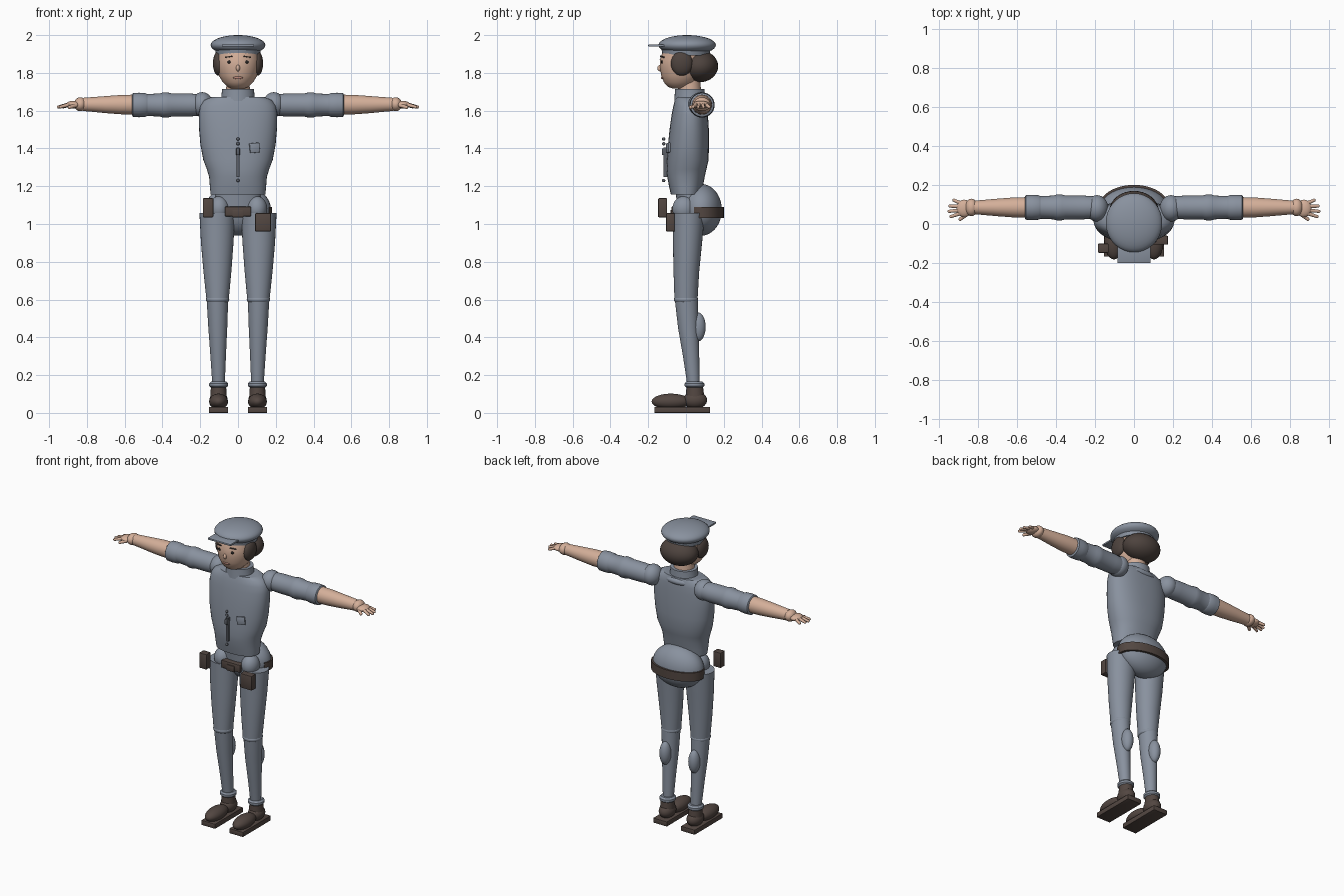
import bpy, bmesh, math
from mathutils import Vector, Matrix


def material(name, rgb):
    m = bpy.data.materials.new(name)
    m.diffuse_color = (*rgb, 1)
    return m


CLOTH = material("blue_grey_cloth", (0.25, 0.285, 0.345))
TRIM = material("dark_grey_trim", (0.11, 0.12, 0.14))
SKIN = material("skin", (0.66, 0.43, 0.32))
LEATHER = material("brown_leather", (0.085, 0.062, 0.053))
HAIR = material("brown_hair", (0.075, 0.056, 0.048))
EYE = material("dark_eye", (0.02, 0.018, 0.018))
LIP = material("lips", (0.50, 0.25, 0.20))


def finish(name, bm, mat):
    bmesh.ops.recalc_face_normals(bm, faces=bm.faces)
    me = bpy.data.meshes.new(name)
    bm.to_mesh(me)
    bm.free()
    ob = bpy.data.objects.new(name, me)
    bpy.context.collection.objects.link(ob)
    me.materials.append(mat)
    bpy.ops.object.select_all(action='DESELECT')
    ob.select_set(True)
    bpy.context.view_layer.objects.active = ob
    bpy.ops.object.shade_smooth_by_angle(angle=math.radians(40))
    return ob


def ball(name, c, r, mat, segs=28):
    bm = bmesh.new()
    bmesh.ops.create_uvsphere(bm, u_segments=segs, v_segments=segs // 2, radius=1,
                              matrix=Matrix.Translation(c) @ Matrix.Diagonal((*r, 1)))
    return finish(name, bm, mat)


def box(name, lo, hi, mat, bevel=0.0):
    bm = bmesh.new()
    lo, hi = Vector(lo), Vector(hi)
    bmesh.ops.create_cube(bm, size=1, matrix=Matrix.Translation((lo + hi) / 2)
                          @ Matrix.Diagonal((*(hi - lo), 1)))
    if bevel:
        bmesh.ops.bevel(bm, geom=bm.edges[:], offset=bevel, segments=2,
                        affect='EDGES', profile=0.5)
    return finish(name, bm, mat)


def bridge(bm, rings):
    n = len(rings[0])
    for a, b in zip(rings, rings[1:]):
        for i in range(n):
            bm.faces.new((a[i], a[(i + 1) % n], b[(i + 1) % n], b[i]))
    bm.faces.new(rings[0])
    bm.faces.new(rings[-1])


def loft(name, rows, mat, axis='Z', n=32, power=2.0):
    """Rows are (height, centre 1, centre 2, radius 1, radius 2) along an axis."""
    bm = bmesh.new()
    rings = []
    for h, a, b, ra, rb in rows:
        ring = []
        for i in range(n):
            t = 2 * math.pi * i / n
            c, s = math.cos(t), math.sin(t)
            u = a + ra * math.copysign(abs(c) ** (2 / power), c)
            v = b + rb * math.copysign(abs(s) ** (2 / power), s)
            ring.append(bm.verts.new((u, v, h) if axis == 'Z' else (h, u, v)))
        rings.append(ring)
    bridge(bm, rings)
    return finish(name, bm, mat)


def finger(name, p0, p1, r0, r1):
    d = Vector(p1) - Vector(p0)
    bm = bmesh.new()
    bmesh.ops.create_cone(bm, cap_ends=True, segments=10, radius1=r0, radius2=r1, depth=d.length,
                          matrix=Matrix.Translation((Vector(p0) + Vector(p1)) / 2)
                          @ d.to_track_quat('Z', 'Y').to_matrix().to_4x4())
    finish(name, bm, SKIN)
    ball(name + "_tip", p1, (r1 * 1.1,) * 3, SKIN, 10)


# Torso, collar and neck
loft("jacket", [(1.155, 0, 0.0, .145, .08), (1.20, 0, 0.0, .149, .09), (1.25, 0, 0.0, .153, .099),
                (1.29, 0, 0.003, .165, .105), (1.34, 0, 0.01, .184, .11),
                (1.42, 0, 0.013, .199, .108), (1.50, 0, 0.017, .206, .104),
                (1.58, 0, 0.02, .208, .096), (1.625, 0, 0.023, .20, .09),
                (1.655, 0, 0.025, .18, .084), (1.672, 0, 0.025, .14, .078)],
     CLOTH, n=40, power=2.3)
loft("collar", [(1.65, 0, .02, .092, .082), (1.68, 0, .02, .087, .08), (1.715, 0, .02, .085, .078)], CLOTH)
ball("collar_back_fold", (0, .075, 1.645), (.10, .045, .028), CLOTH)
loft("neck", [(1.68, 0, .02, .065, .062), (1.76, 0, .015, .06, .06)], SKIN)

# Jacket front details
box("zipper", (-.007, -.118, 1.25), (.007, -.095, 1.405), TRIM)
for z in (1.23, 1.425, 1.45):
    ball("zipper_bead", (0, -.118, z), (.009, .009, .009), TRIM, 12)
box("zipper_pull", (-.01, -.128, 1.365), (.01, -.113, 1.40), TRIM, .003)
pocket = box("chest_pocket", (-.027, -.006, -.025), (.027, .006, .027), CLOTH, .003)
pocket.location = (.088, -.094, 1.402)
pocket.rotation_euler = (0, math.radians(-6), math.radians(14))

# Head and face
loft("head", [(1.717, 0, -.035, .035, .035), (1.727, 0, -.035, .056, .062),
              (1.75, 0, -.03, .08, .087), (1.785, 0, -.025, .101, .106),
              (1.83, 0, -.02, .112, .118), (1.87, 0, -.02, .114, .119),
              (1.92, 0, -.01, .108, .11)], SKIN, n=40)
ball("nose", (0, -.138, 1.825), (.011, .014, .017), SKIN, 14)
ball("mouth", (0, -.123, 1.775), (.026, .009, .008), LIP, 16)
for s in (-1, 1):
    ball("eye", (s * .046, -.127, 1.858), (.012, .006, .009), EYE, 14)
    brow = box("eyebrow", (-.02, -.004, -.003), (.02, .004, .003), HAIR)
    brow.location = (s * .05, -.125, 1.885)
    brow.rotation_euler = (0, s * math.radians(8), s * math.radians(24))
    ball("side_hair", (s * .102, -.022, 1.85), (.031, .058, .065), HAIR)
ball("back_hair", (0, .07, 1.835), (.125, .10, .085), HAIR, 32)

# Cap
ball("cap_crown", (0, .006, 1.947), (.145, .152, .053), CLOTH, 36)
loft("cap_band", [(1.892, 0, 0, .116, .124), (1.93, 0, 0, .122, .13)], CLOTH, n=36)
box("cap_brim", (-.085, -.20, 1.939), (.085, -.08, 1.951), CLOTH, .003)

# Arms and hands
for s in (-1, 1):
    def arm(name, rows, mat):
        loft(name, [(s * x, .085, z, r, r) for x, z, r in rows], mat, 'X', 28)
    ball("shoulder", (s * .19, .08, 1.632), (.058, .068, .066), CLOTH)
    arm("sleeve", [(.17, 1.63, .05), (.2, 1.63, .057), (.26, 1.63, .061), (.35, 1.63, .061),
                   (.37, 1.63, .066), (.395, 1.63, .067), (.415, 1.63, .061),
                   (.48, 1.63, .058), (.495, 1.63, .06)], CLOTH)
    arm("sleeve_cuff", [(.48, 1.63, .058), (.49, 1.63, .063), (.525, 1.63, .065),
                        (.555, 1.63, .063), (.56, 1.63, .056)], CLOTH)
    arm("forearm", [(.54, 1.632, .053), (.62, 1.632, .051), (.70, 1.632, .045),
                    (.78, 1.633, .038), (.82, 1.633, .035)], SKIN)
    ball("wrist", (s * .835, .085, 1.634), (.033, .045, .037), SKIN, 20)
    ball("palm", (s * .872, .08, 1.632), (.04, .045, .02), SKIN, 20)
    for i, (x0, y0, x1, y1) in enumerate([(.89, .055, .94, .038), (.895, .07, .95, .065),
                                          (.895, .09, .945, .092), (.885, .105, .925, .122)]):
        finger(f"finger_{i + 1}", (s * x0, y0, 1.633), (s * x1, y1, 1.62), .011, .008)
    finger("thumb", (s * .86, .05, 1.628), (s * .892, .025, 1.618), .012, .009)

# Hips and belt
ball("hips", (0, .08, 1.075), (.175, .11, .137), CLOTH, 36)
loft("waist", [(1.04, 0, .02, .12, .06), (1.17, 0, .01, .12, .065)], CLOTH)
bm = bmesh.new()
rings = []
for i in range(33):
    t = math.radians(-22 + 224 * i / 32)
    rings.append([bm.verts.new(((.165 + d) * math.cos(t), .085 + (.10 + d) * math.sin(t), z))
                  for d, z in ((0, 1.033), (.016, 1.033), (.016, 1.09), (0, 1.09))])
bridge(bm, rings)
finish("belt", bm, LEATHER)
box("belt_buckle", (-.07, -.078, 1.04), (.07, -.02, 1.092), LEATHER, .006)
box("belt_clasp", (-.03, -.083, 1.035), (.03, -.07, 1.075), LEATHER, .004)
box("radio_pouch", (-.186, -.148, 1.035), (-.13, -.1, 1.137), LEATHER, .006)
box("hip_pouch", (.09, -.106, .96), (.175, -.06, 1.057), LEATHER, .006)

# Legs and shoes
for s in (-1, 1):
    def leg(name, rows, mat):
        loft(name, [(z, s * x, y, rx, ry) for z, x, y, rx, ry in rows], mat)
    ball("hip_joint", (s * .10, -.01, 1.08), (.055, .062, .068), CLOTH)
    leg("thigh", [(.60, .108, 0, .059, .061), (.75, .109, .002, .074, .068),
                  (.90, .11, .008, .086, .077), (1.057, .11, .014, .094, .086)], CLOTH)
    ball("knee", (s * .108, 0, .60), (.062, .064, .03), CLOTH)
    leg("shin", [(.15, .103, .04, .033, .033), (.30, .105, .027, .041, .043),
                 (.45, .107, .012, .05, .054), (.60, .109, .002, .057, .061)], CLOTH)
    ball("calf", (s * .107, .064, .455), (.036, .04, .077), CLOTH)
    leg("trouser_cuff", [(.133, .103, .045, .04, .042), (.142, .103, .045, .05, .052),
                         (.156, .103, .045, .05, .052), (.166, .103, .044, .04, .042)], CLOTH)
    leg("shoe_ankle", [(.06, .103, .048, .045, .052), (.115, .103, .047, .042, .046),
                       (.14, .103, .046, .04, .044)], LEATHER)
    ball("shoe_heel", (s * .103, .048, .068), (.048, .064, .047), LEATHER)
    ball("shoe_toe", (s * .103, -.08, .06), (.05, .102, .042), LEATHER)
    box("shoe_sole", (s * .103 - .051, -.168, 0), (s * .103 + .051, .128, .032), LEATHER, .003)
